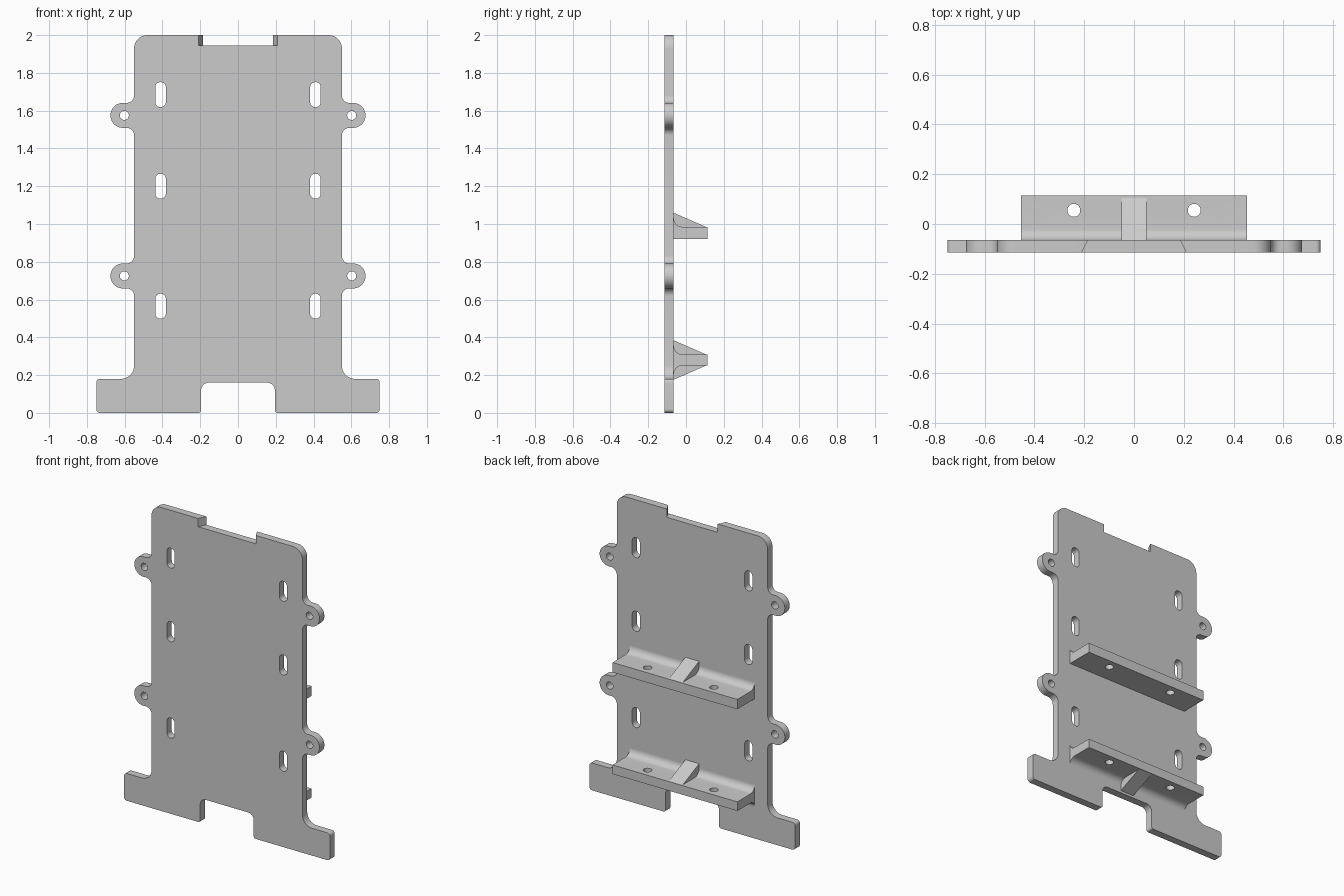
import bpy, bmesh, math
from mathutils import Vector

cube = bpy.data.objects.get("Cube")
if cube:
    bpy.data.objects.remove(cube)

grey = bpy.data.materials.new("plain grey")
grey.use_nodes = True
colour = (0.6, 0.6, 0.6, 1)
grey.diffuse_color = colour
grey.node_tree.nodes["Principled BSDF"].inputs["Base Color"].default_value = colour

FRONT, BACK, REAR = -0.115, -0.065, 0.115


def rounded(corners, steps=10):
    """Turn (u, v, radius) corners into a closed outline with filleted corners."""
    out = []
    for i, (u, v, r) in enumerate(corners):
        p = Vector((u, v))
        if r == 0:
            out.append(p)
            continue
        a = (Vector(corners[i - 1][:2]) - p).normalized()
        b = (Vector(corners[(i + 1) % len(corners)][:2]) - p).normalized()
        half = a.angle(b) / 2
        centre = p + (a + b).normalized() * (r / math.sin(half))
        start = p + a * (r / math.tan(half)) - centre
        end = p + b * (r / math.tan(half)) - centre
        sweep = start.angle(end)
        for k in range(steps + 1):
            t = k / steps
            out.append(centre + (start * math.sin((1 - t) * sweep)
                                 + end * math.sin(t * sweep)) / math.sin(sweep))
    return out


def circle(u, v, r, n=32):
    return [Vector((u + r * math.cos(k * math.tau / n),
                    v + r * math.sin(k * math.tau / n))) for k in range(n)]


def prism(name, outline, axis, low, high):
    """Extrude a 2D outline along an axis."""
    place = {"x": lambda p, t: (t, p[0], p[1]),
             "y": lambda p, t: (p[0], t, p[1]),
             "z": lambda p, t: (p[0], p[1], t)}[axis]
    bm = bmesh.new()
    rings = [[bm.verts.new(place(p, t)) for p in outline] for t in (low, high)]
    n = len(outline)
    bm.faces.new(rings[0])
    bm.faces.new(rings[1])
    for i in range(n):
        j = (i + 1) % n
        bm.faces.new((rings[0][i], rings[0][j], rings[1][j], rings[1][i]))
    bmesh.ops.recalc_face_normals(bm, faces=bm.faces[:])
    mesh = bpy.data.meshes.new(name)
    bm.to_mesh(mesh)
    bm.free()
    mesh.materials.append(grey)
    obj = bpy.data.objects.new(name, mesh)
    bpy.context.collection.objects.link(obj)
    return obj


def cut(obj, cutters):
    """Subtract the cutters, apply, and smooth the rounded edges."""
    for c in cutters:
        mod = obj.modifiers.new("cut", "BOOLEAN")
        mod.operation, mod.solver, mod.object = "DIFFERENCE", "EXACT", c
    bpy.context.view_layer.update()
    deps = bpy.context.evaluated_depsgraph_get()
    obj_mesh = bpy.data.meshes.new_from_object(obj.evaluated_get(deps))
    obj.modifiers.clear()
    obj.data = obj_mesh
    for c in cutters:
        bpy.data.objects.remove(c)
    smooth(obj)


def smooth(obj):
    obj.data.shade_smooth()
    obj.data.set_sharp_from_angle(angle=math.radians(30))


# Back plate: half outline from the bottom notch up to the top corner
half = [(0.195, 0.16, 0.04), (0.195, 0, 0.015), (0.75, 0, 0.02),
        (0.75, 0.18, 0.02), (0.55, 0.18, 0.07)]
EARS = (0.725, 1.575)
for z in EARS:
    half += [(0.55, z - 0.066, 0.04), (0.675, z - 0.066, 0.065),
             (0.675, z + 0.066, 0.065), (0.55, z + 0.066, 0.04)]
half.append((0.55, 2, 0.07))
outline = half + [(-x, z, r) for x, z, r in reversed(half)]
plate = prism("back_plate", rounded(outline), "y", FRONT, BACK)

# Strap slots, ear holes and the flared top notch
cutters = []
for s in (-1, 1):
    for z in (0.565, 1.2, 1.685):
        x, w, h = s * 0.41, 0.028, 0.066
        slot = [(x - w, z - h, 0.027), (x + w, z - h, 0.027),
                (x + w, z + h, 0.027), (x - w, z + h, 0.027)]
        cutters.append(prism("slot_cutter", rounded(slot), "y", -0.2, 0))
    for z in EARS:
        cutters.append(prism("ear_cutter", circle(s * 0.602, z, 0.024), "y", -0.2, 0))
notch = [(-0.215, -0.125), (0.215, -0.125), (0.18, -0.055), (-0.18, -0.055)]
cutters.append(prism("notch_cutter", notch, "z", 1.945, 2.1))
cut(plate, cutters)

# Shelves with filleted roots, screw holes and centre gussets
FIL, ROOT = 0.045, BACK - 0.01


def shelf(name, low, high, both_sides):
    profile = [(REAR, low, 0), (REAR, high, 0), (BACK, high, FIL),
               (BACK, high + FIL + 0.001, 0), (ROOT, high + FIL + 0.001, 0)]
    if both_sides:
        profile += [(ROOT, low - FIL - 0.001, 0), (BACK, low - FIL - 0.001, 0),
                    (BACK, low, FIL)]
    else:
        profile.append((ROOT, low, 0))
    obj = prism(name, rounded(profile), "x", -0.455, 0.455)
    cut(obj, [prism("screw_cutter", circle(s * 0.242, 0.055, 0.026), "z",
                    low - 0.02, high + 0.02) for s in (-1, 1)])
    sides = [("upper", high, 1)] + ([("lower", low, -1)] if both_sides else [])
    for label, z, d in sides:
        wedge = [(ROOT, z - d * 0.01), (0.105, z - d * 0.01),
                 (0.105, z), (BACK, z + d * 0.074), (ROOT, z + d * 0.074)]
        prism(f"{name}_{label}_gusset", wedge, "x", -0.05, 0.05)


shelf("upper_shelf", 0.92, 0.985, False)
shelf("lower_shelf", 0.25, 0.31, True)
